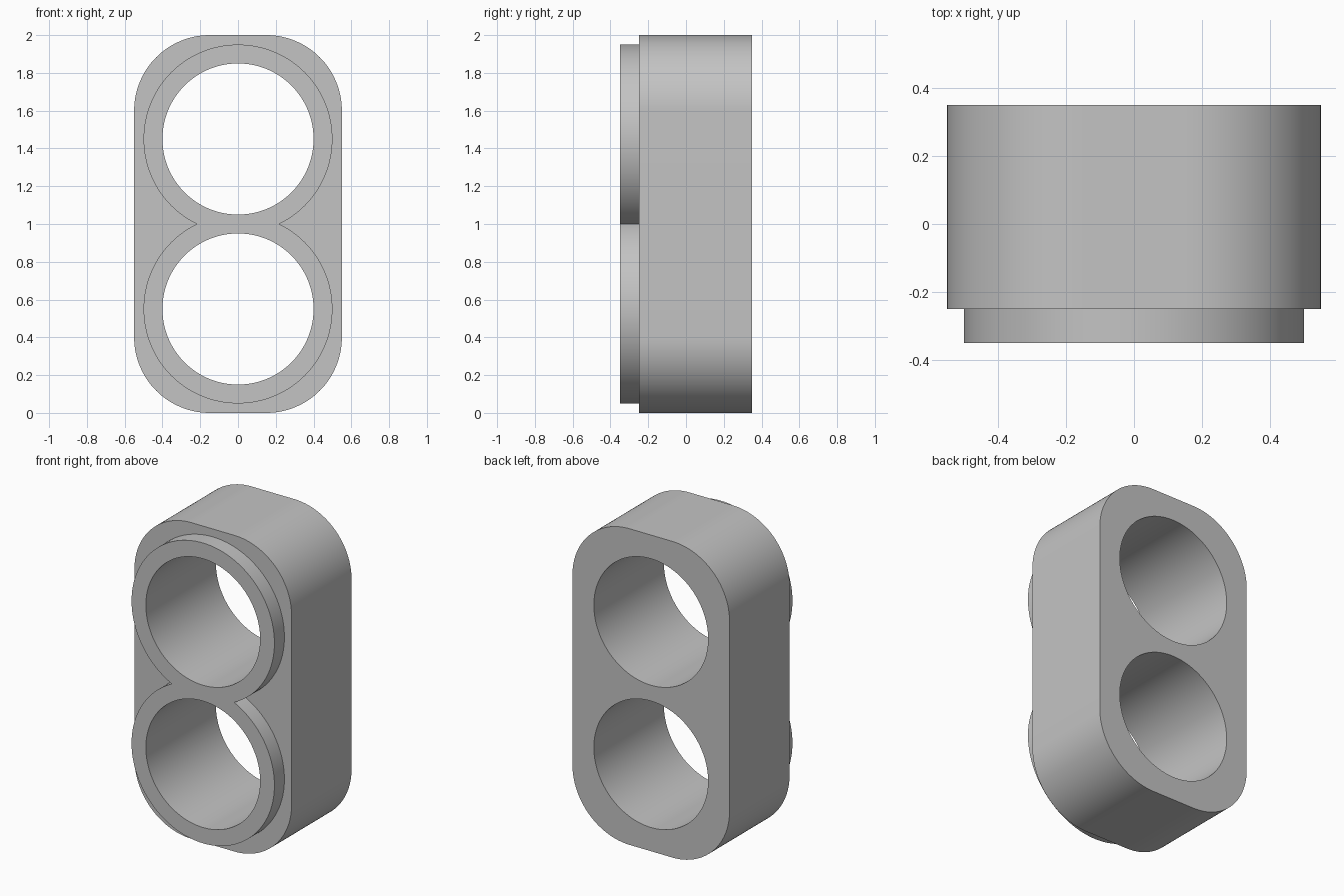
import bpy
import bmesh
from math import cos, sin, pi, radians

if "Cube" in bpy.data.objects:
    bpy.data.objects.remove(bpy.data.objects["Cube"], do_unlink=True)

HALF_WIDTH, HEIGHT = 0.55, 2.0
FRONT, BACK, COLLAR_FRONT = -0.25, 0.35, -0.35
CORNER, BORE, COLLAR = 0.4, 0.4, 0.5
BORE_HEIGHTS = (0.55, 1.45)

grey = bpy.data.materials.new("plain grey")
grey.use_nodes = True
colour = (0.55, 0.55, 0.55, 1)
grey.diffuse_color = colour
grey.node_tree.nodes["Principled BSDF"].inputs["Base Color"].default_value = colour


def prism(name, outline, y0, y1):
    """Extrude an outline in the xz plane from y0 to y1."""
    bm = bmesh.new()
    face = bm.faces.new([bm.verts.new((x, y0, z)) for x, z in outline])
    moved = bmesh.ops.extrude_face_region(bm, geom=[face])["geom"]
    verts = [v for v in moved if isinstance(v, bmesh.types.BMVert)]
    bmesh.ops.translate(bm, verts=verts, vec=(0, y1 - y0, 0))
    # the extrusion may keep or drop the first cap
    bmesh.ops.holes_fill(bm, edges=bm.edges, sides=0)
    bmesh.ops.recalc_face_normals(bm, faces=bm.faces)
    mesh = bpy.data.meshes.new(name)
    bm.to_mesh(mesh)
    bm.free()
    mesh.materials.append(grey)
    obj = bpy.data.objects.new(name, mesh)
    bpy.context.collection.objects.link(obj)
    return obj


def arc(cx, cz, radius, start, sweep, count):
    return [(cx + radius * cos(start + sweep * i / count),
             cz + radius * sin(start + sweep * i / count)) for i in range(count + 1)]


def circle(cz, radius):
    return arc(0, cz, radius, 0, 2 * pi, 128)[:-1]


def combine(target, tool, operation):
    mod = target.modifiers.new(operation.lower(), "BOOLEAN")
    mod.object, mod.operation, mod.solver = tool, operation, "EXACT"
    bpy.context.view_layer.objects.active = target
    bpy.ops.object.modifier_apply(modifier=mod.name)
    bpy.data.objects.remove(tool, do_unlink=True)


# Rounded block
outline = []
dx = HALF_WIDTH - CORNER
for i, (cx, cz) in enumerate([(dx, HEIGHT - CORNER), (-dx, HEIGHT - CORNER),
                              (-dx, CORNER), (dx, CORNER)]):
    outline += arc(cx, cz, CORNER, i * pi / 2, pi / 2, 32)
housing = prism("double_bore_housing", outline, FRONT, BACK)

# Raised front collars, sunk into the block so they fuse
for z in BORE_HEIGHTS:
    combine(housing, prism("collar", circle(z, COLLAR), COLLAR_FRONT, 0), "UNION")

# Through bores
for z in BORE_HEIGHTS:
    combine(housing, prism("bore_cutter", circle(z, BORE), -1, 1), "DIFFERENCE")

# Smooth curved walls, sharp rims
bpy.ops.object.select_all(action="DESELECT")
housing.select_set(True)
bpy.context.view_layer.objects.active = housing
bpy.ops.object.shade_smooth_by_angle(angle=radians(30))
